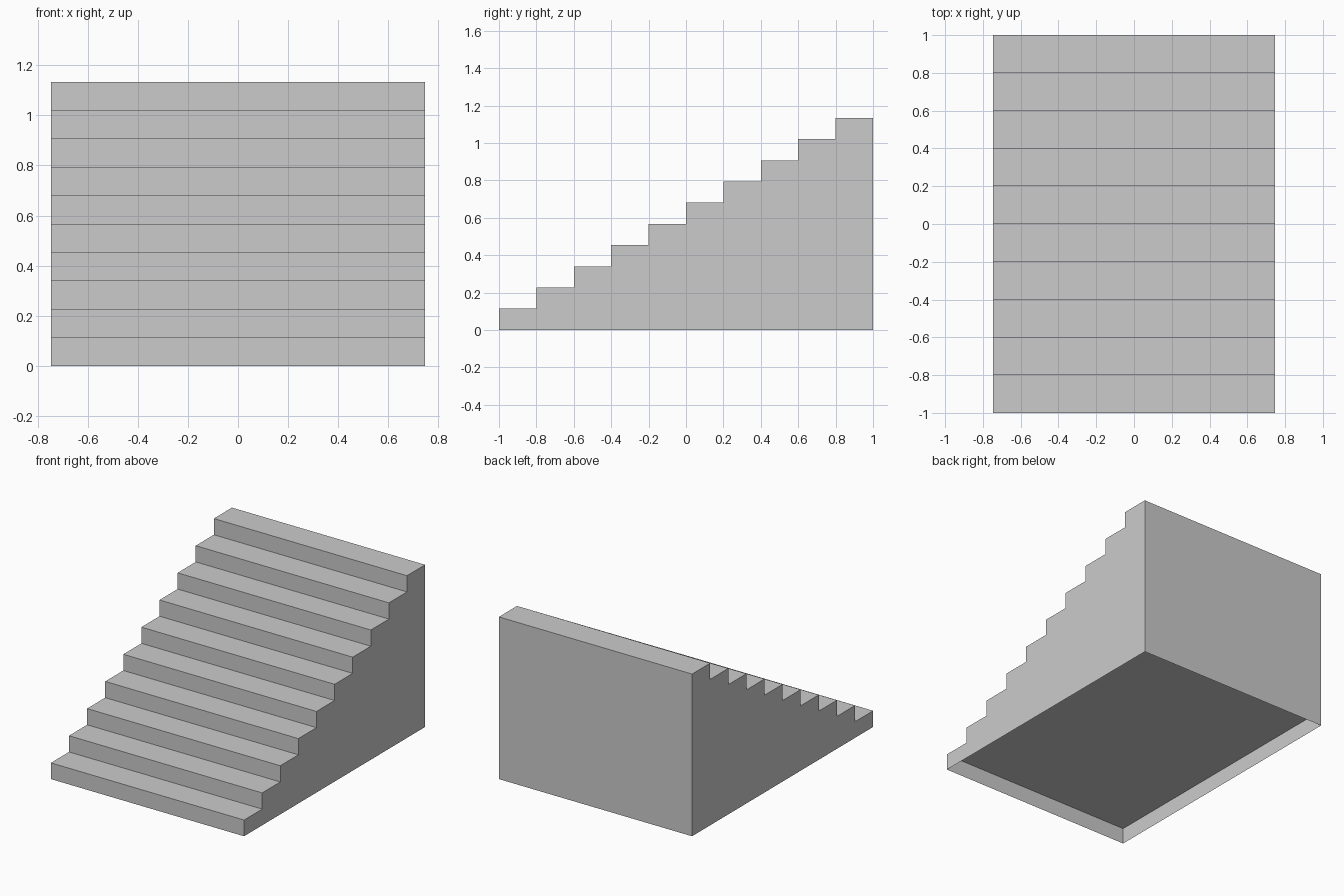
import bpy, bmesh

if "Cube" in bpy.data.objects:
    bpy.data.objects.remove(bpy.data.objects["Cube"])

STEPS = 10
HALF_W = 0.747
RUN = 0.2
RISE = 0.1134
TOP = STEPS * RISE


def extrude_profile(name, profile, half_w):
    """Extrude a (y, z) outline along x into a closed solid."""
    bm = bmesh.new()
    face = bm.faces.new([bm.verts.new((-half_w, y, z)) for y, z in profile])
    out = bmesh.ops.extrude_face_region(bm, geom=[face])
    moved = [g for g in out["geom"] if isinstance(g, bmesh.types.BMVert)]
    bmesh.ops.translate(bm, verts=moved, vec=(2 * half_w, 0, 0))
    bmesh.ops.recalc_face_normals(bm, faces=bm.faces)
    # underside is recessed: raise the floor by one rise, leaving thin skirt walls
    floor = min(bm.faces, key=lambda f: f.calc_center_median().z)
    bmesh.ops.inset_individual(bm, faces=[floor], thickness=0.002)
    bmesh.ops.translate(bm, verts=floor.verts, vec=(0, 0, RISE - 0.003))
    mesh = bpy.data.meshes.new(name)
    bm.to_mesh(mesh)
    bm.free()
    obj = bpy.data.objects.new(name, mesh)
    bpy.context.collection.objects.link(obj)
    return obj


# stepped side outline, front to back
outline = [(-1, 0)]
for i in range(STEPS):
    y, z = -1 + i * RUN, (i + 1) * RISE
    outline += [(y, z), (y + RUN, z)]
outline.append((1, 0))

extrude_profile("staircase", outline, HALF_W)
